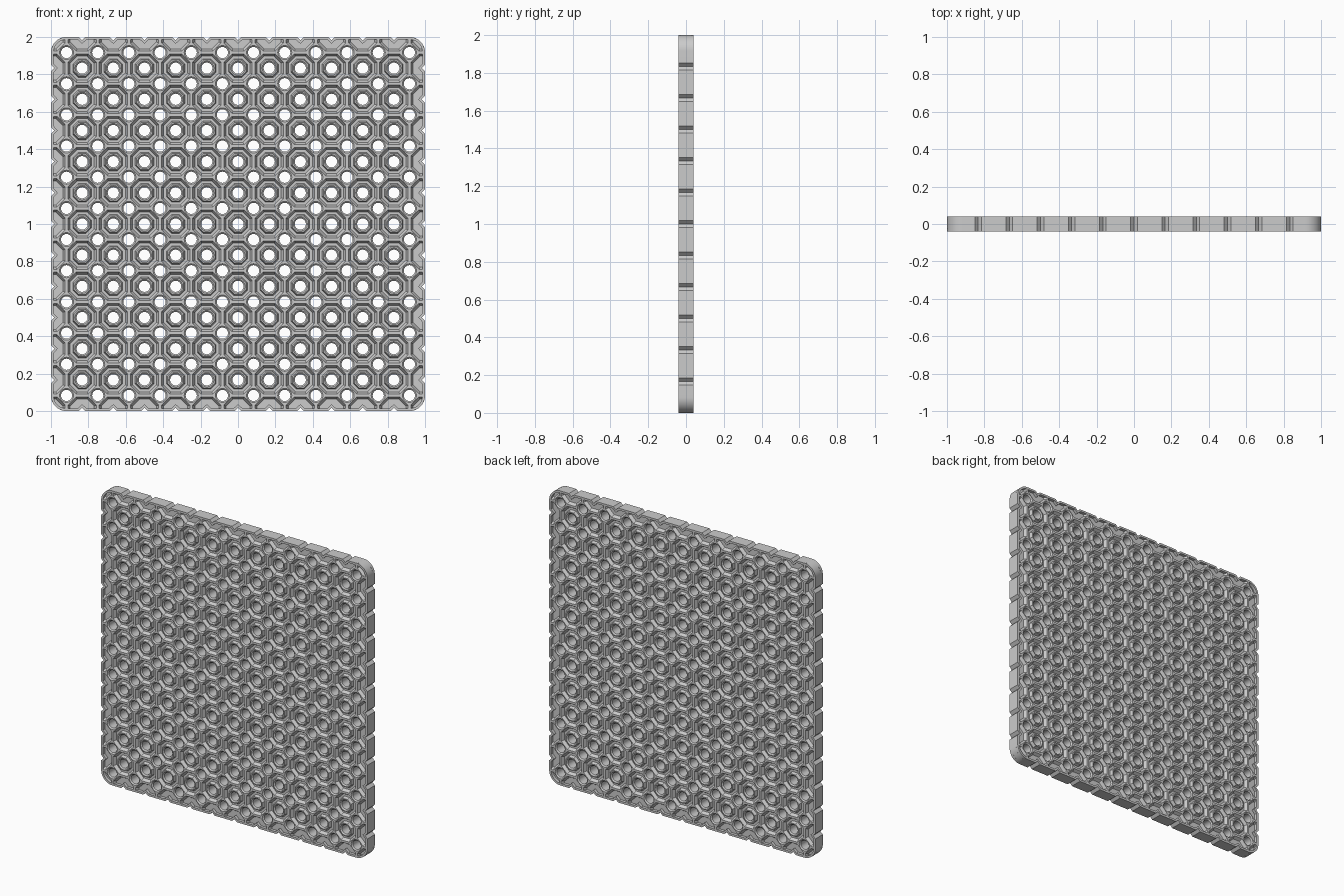
import bpy, bmesh, math
from mathutils import Vector

if "Cube" in bpy.data.objects:
    bpy.data.objects.remove(bpy.data.objects["Cube"])

N = 12                 # cells per side
P = 2 / N              # pitch
H = 0.04               # half thickness
FLOOR = 0.02           # half thickness of the web inside the pockets
AP = 0.076             # pocket octagon apothem
HOLE, CHAMFER = 0.03, 0.038
RIM = 0.014
NOTCH = 0.018


def circle(r):
    return [(r * math.cos(math.pi * i / 8), r * math.sin(math.pi * i / 8)) for i in range(16)]


def octagon(a):
    # corners and edge midpoints of an octagon with flat sides on the axes
    pts = []
    for i in range(16):
        r = a if i % 2 == 0 else a / math.cos(math.pi / 8)
        pts.append((r * math.cos(math.pi * i / 8), r * math.sin(math.pi * i / 8)))
    return pts


def diamond(r):
    pts = []
    for x, z in circle(1):
        s = r / (abs(x) + abs(z))
        pts.append((x * s, z * s))
    return pts


def rings(bm, cx, cz, levels):
    # stitched 16-sided rings, each level is (points, height)
    rows = [[bm.verts.new((cx + x, -y, cz + z)) for x, z in pts] for pts, y in levels]
    for a, b in zip(rows, rows[1:]):
        for i in range(16):
            j = (i + 1) % 16
            bm.faces.new((a[i], a[j], b[j], b[i]))


def quad(bm, x0, x1, z0, z1):
    bm.faces.new([bm.verts.new((x, -H, z)) for x, z in ((x0, z0), (x1, z0), (x1, z1), (x0, z1))])


def finish(bm, name):
    bmesh.ops.remove_doubles(bm, verts=bm.verts, dist=0.00005)
    me = bpy.data.meshes.new(name)
    bm.to_mesh(me)
    bm.free()
    ob = bpy.data.objects.new(name, me)
    bpy.context.collection.objects.link(ob)
    return ob


# pocketed panel, front half
bm = bmesh.new()
pocket = [(octagon(AP - 0.012), FLOOR), (octagon(AP), H)]
hole = [(circle(HOLE), 0), (circle(HOLE), H - 0.007), (circle(CHAMFER), H)]
for i in range(N + 1):
    for j in range(N + 1):
        x, z = -1 + i * P, j * P
        if i in (0, N) or j in (0, N):
            rings(bm, x, z, [(diamond(NOTCH), 0), (diamond(NOTCH), FLOOR)] + pocket)
        else:
            collar = [(octagon(0.043), H), (octagon(0.05), FLOOR)]
            rings(bm, x, z, hole + collar + pocket)

# flat diamonds with holes, joined by narrow ribs
g = P / 2 - AP
e = P / 2 - AP * math.tan(math.pi / 8)
m = (g + e) / 2
quarter = [(e, 0), (e, g), (m, m), (g, e)]
star = []
for k in range(4):
    for x, z in quarter:
        for _ in range(k):
            x, z = -z, x
        star.append((x, z))
for i in range(N):
    for j in range(N):
        x, z = -1 + (i + 0.5) * P, (j + 0.5) * P
        rings(bm, x, z, hole + [(star, H)])
for i in range(N):
    for j in range(N + 1):
        c, t = -1 + (i + 0.5) * P, j * P
        w = P / 2 - e
        quad(bm, c - g, c + g, t - w, t + w)
        quad(bm, t - 1 - w, t - 1 + w, c + 1 - g, c + 1 + g)

# trim to a square with rounded corners
R = P / 2
STEPS = 6
for k in range(4 * STEPS):
    a = math.pi / 2 * k / STEPS
    n = Vector((math.cos(a), 0, math.sin(a)))
    q = math.pi / 2 * (k // STEPS) + math.pi / 4
    centre = Vector((math.copysign(1 - R, math.cos(q)), 0, 1 + math.copysign(1 - R, math.sin(q))))
    bmesh.ops.bisect_plane(bm, geom=bm.verts[:] + bm.edges[:] + bm.faces[:],
                           plane_co=centre + n * R, plane_no=n, clear_outer=True)

# mirror to the back
copy = bmesh.ops.duplicate(bm, geom=bm.verts[:] + bm.edges[:] + bm.faces[:])["geom"]
for v in copy:
    if isinstance(v, bmesh.types.BMVert):
        v.co.y = -v.co.y
bmesh.ops.remove_doubles(bm, verts=bm.verts, dist=0.00005)
bmesh.ops.recalc_face_normals(bm, faces=bm.faces)
finish(bm, "panel")

# outer rim with a V notch between every two cells
outer, inner = [], []
for k in range(4):
    side = []
    for s in range(1, N):
        t = -1 + s * P
        side += [((1, t - NOTCH), (1 - RIM, t - NOTCH - 0.006)),
                 ((1 - NOTCH, t), (1 - NOTCH - RIM * 1.3, t)),
                 ((1, t + NOTCH), (1 - RIM, t + NOTCH + 0.006))]
    for s in range(STEPS * 2 + 1):
        a = math.pi / 2 * s / (STEPS * 2)
        c, d = math.cos(a), math.sin(a)
        side.append(((1 - R + R * c, 1 - R + R * d),
                     (1 - R + (R - RIM) * c, 1 - R + (R - RIM) * d)))
    for o, n in side:
        for _ in range(k):
            o, n = (-o[1], o[0]), (-n[1], n[0])
        outer.append(o)
        inner.append(n)
bm = bmesh.new()
loops = [[bm.verts.new((x, y, z + 1)) for x, z in pts]
         for pts, y in ((outer, -H), (outer, H), (inner, H), (inner, -H))]
count = len(outer)
for k in range(4):
    a, b = loops[k], loops[(k + 1) % 4]
    for i in range(count):
        j = (i + 1) % count
        bm.faces.new((a[i], a[j], b[j], b[i]))
bmesh.ops.recalc_face_normals(bm, faces=bm.faces)
finish(bm, "outer_rim")

# smooth round walls, sharp edges elsewhere
bpy.ops.object.select_all(action='DESELECT')
for ob in bpy.context.collection.objects:
    ob.select_set(True)
    bpy.context.view_layer.objects.active = ob
bpy.ops.object.shade_smooth_by_angle(angle=math.radians(25))
